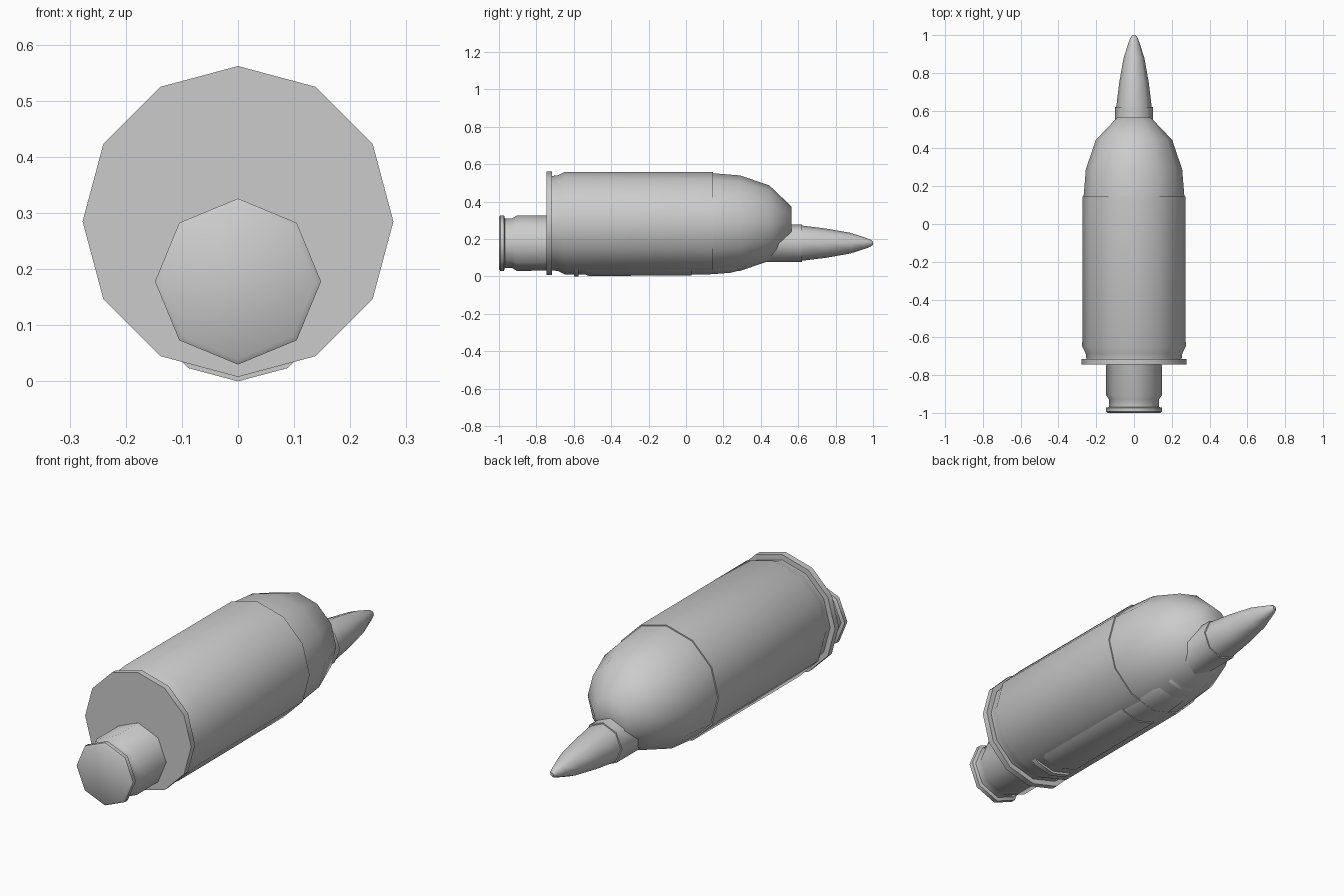
import bpy, bmesh, math

cube = bpy.data.objects.get("Cube")
if cube:
    bpy.data.objects.remove(cube, do_unlink=True)

metal = bpy.data.materials.new("plain_grey_metal")
metal.use_nodes = True
GREY = (0.6, 0.6, 0.6, 1.0)
metal.diffuse_color = GREY
metal.node_tree.nodes["Principled BSDF"].inputs["Base Color"].default_value = GREY


def lathe(name, sides, height, profile):
    """Revolve (y, radius) points around a lengthwise axis at the given height."""
    bm = bmesh.new()
    rings = []
    for y, r in profile:
        angles = [math.tau * i / sides for i in range(sides)]
        rings.append([bm.verts.new((r * math.sin(a), y, height + r * math.cos(a)))
                      for a in angles])
    for a, b in zip(rings, rings[1:]):
        for i in range(sides):
            j = (i + 1) % sides
            bm.faces.new((a[i], a[j], b[j], b[i]))
    bm.faces.new(rings[0])
    bm.faces.new(rings[-1])
    bmesh.ops.recalc_face_normals(bm, faces=bm.faces)
    mesh = bpy.data.meshes.new(name)
    bm.to_mesh(mesh)
    bm.free()
    mesh.materials.append(metal)
    obj = bpy.data.objects.new(name, mesh)
    bpy.context.collection.objects.link(obj)
    bpy.ops.object.select_all(action='DESELECT')
    obj.select_set(True)
    bpy.context.view_layer.objects.active = obj
    bpy.ops.object.shade_smooth_by_angle(angle=math.radians(48))
    return obj


BIG_Z, SMALL_Z = 0.285, 0.178

# Large cartridge: rimmed case and blunt round-nosed bullet
lathe("large_case", 12, BIG_Z, [
    (-0.745, 0.277), (-0.716, 0.277), (-0.716, 0.252), (-0.685, 0.256),
    (-0.648, 0.274), (0.145, 0.273), (0.145, 0.26)])
lathe("large_bullet", 12, BIG_Z, [
    (0.10, 0.267), (0.145, 0.267), (0.29, 0.255), (0.445, 0.202), (0.565, 0.088)])

# Slim cartridge: rimmed case, necked inside the large one, with a pointed bullet
lathe("slim_case", 8, SMALL_Z, [
    (-1.0, 0.138), (-0.993, 0.148), (-0.973, 0.148), (-0.968, 0.132),
    (-0.93, 0.132), (-0.905, 0.148), (0.25, 0.14), (0.40, 0.10),
    (0.62, 0.10), (0.62, 0.09)])
lathe("slim_bullet", 8, SMALL_Z, [
    (0.57, 0.094), (0.62, 0.094), (0.75, 0.078), (0.88, 0.055),
    (0.95, 0.032), (0.985, 0.02), (1.0, 0.008)])

# Middle cartridge: mostly enclosed, showing only along the underside
lathe("middle_case", 12, SMALL_Z, [
    (-0.60, 0.178), (-0.575, 0.178), (-0.575, 0.160), (-0.55, 0.163),
    (-0.52, 0.175), (0.03, 0.173), (0.03, 0.165)])
lathe("middle_bullet", 12, SMALL_Z, [
    (0.0, 0.168), (0.03, 0.168), (0.14, 0.166), (0.24, 0.158),
    (0.34, 0.132), (0.42, 0.06)])
